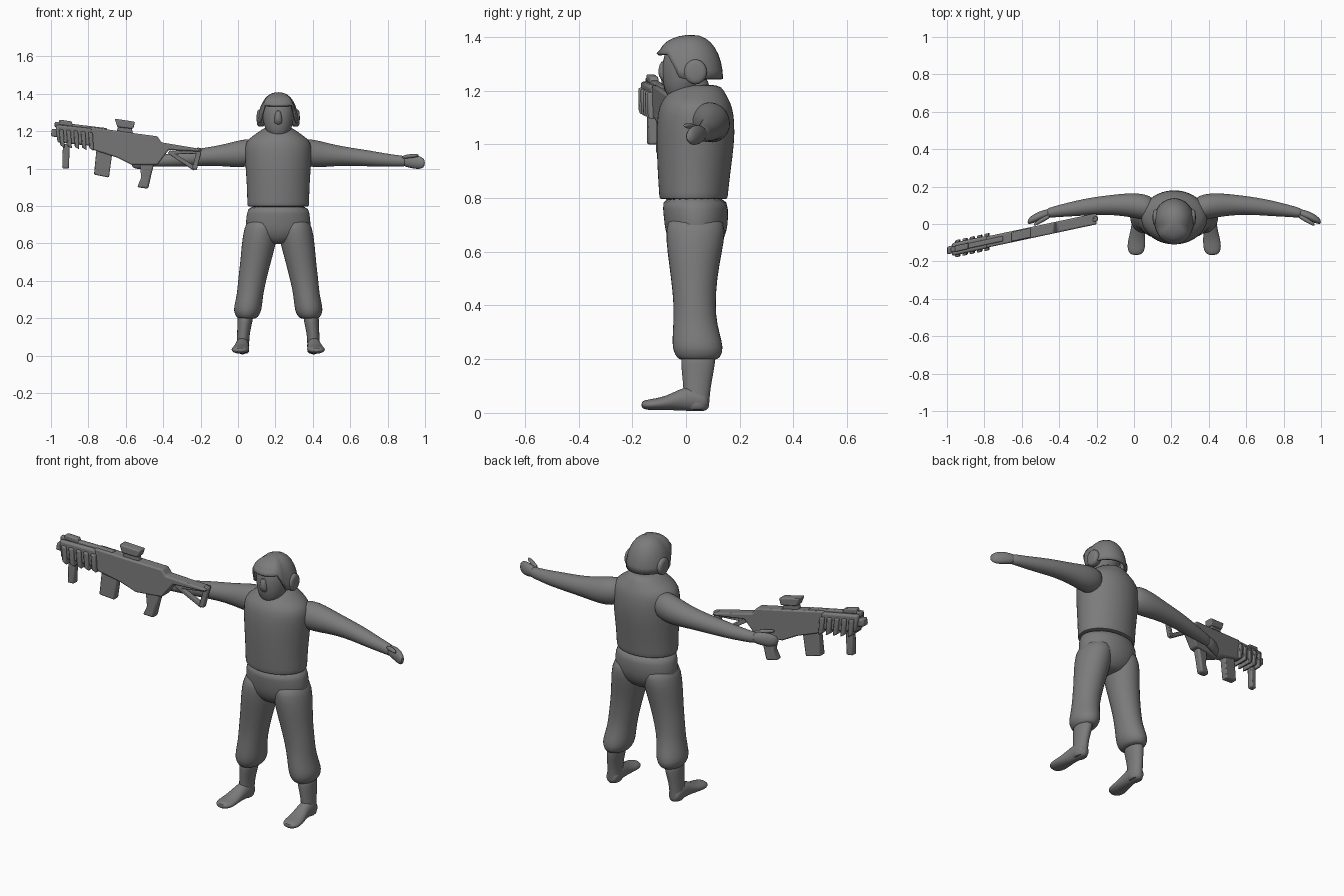
import bpy, bmesh, math
from mathutils import Vector

CX = 0.215  # centre line of the figure
grey = bpy.data.materials.new("plain_grey")
grey.diffuse_color = (0.2, 0.2, 0.2, 1)


def finish(name, bm, subsurf=0, bevel=0, angle=50):
    bmesh.ops.recalc_face_normals(bm, faces=bm.faces)
    me = bpy.data.meshes.new(name)
    bm.to_mesh(me)
    bm.free()
    ob = bpy.data.objects.new(name, me)
    bpy.context.collection.objects.link(ob)
    me.materials.append(grey)
    if subsurf:
        ob.modifiers.new("smooth", 'SUBSURF').levels = subsurf
        ob.modifiers["smooth"].render_levels = subsurf
    if bevel:
        m = ob.modifiers.new("bevel", 'BEVEL')
        m.width, m.segments = bevel, 2
    bpy.ops.object.select_all(action='DESELECT')
    ob.select_set(True)
    bpy.context.view_layer.objects.active = ob
    bpy.ops.object.shade_smooth_by_angle(angle=math.radians(angle))
    return ob


def loft(name, axis, rings, n=16):
    """Rings are (x, y, z, half size 1, half size 2), elliptical across the axis."""
    u, v = {'X': ((0, 1, 0), (0, 0, 1)), 'Y': ((1, 0, 0), (0, 0, 1)),
            'Z': ((1, 0, 0), (0, 1, 0))}[axis]
    u, v = Vector(u), Vector(v)
    bm = bmesh.new()
    loops = []
    for x, y, z, a, b in rings:
        loops.append([bm.verts.new(Vector((x, y, z)) + u * a * math.cos(t) + v * b * math.sin(t))
                      for t in (2 * math.pi * i / n for i in range(n))])
    for p, q in zip(loops, loops[1:]):
        for i in range(n):
            j = (i + 1) % n
            bm.faces.new((p[i], p[j], q[j], q[i]))
    bm.faces.new(loops[0])
    bm.faces.new(loops[-1])
    return finish(name, bm, subsurf=1)


# Torso vest with a hem at the waist and a sloping collar
loft("vest", 'Z', [(CX, y, z, a, b) for z, y, a, b in (
    (0.795, .028, .15, .115), (0.797, .028, .166, .128), (0.81, .028, .167, .129),
    (0.9, .03, .168, .137), (1.0, .035, .176, .146), (1.08, .036, .18, .147),
    (1.14, .036, .178, .138), (1.17, .037, .145, .122), (1.2, .042, .098, .1),
    (1.225, .045, .07, .08))], 24)
loft("neck", 'Z', [(CX, .04, 1.15, .065, .065), (CX, .03, 1.2, .06, .06), (CX, .02, 1.27, .06, .06)])
loft("collar", 'Z', [(CX, .06, 1.17, .1, .085), (CX, .07, 1.2, .08, .07), (CX, .075, 1.215, .06, .06)])

# Trousers
loft("trouser_hips", 'Z', [(CX, y, z, a, b) for z, y, a, b in (
    (0.81, .03, .162, .122), (0.76, .036, .168, .122), (0.7, .038, .178, .12),
    (0.65, .037, .165, .108), (0.61, .035, .10, .08), (0.595, .035, .05, .05))], 24)
for s, side in ((-1, "right"), (1, "left")):
    X = lambda d: CX + s * d
    loft(side + "_trouser_leg", 'Z', [(X(d), y, z, a, b) for z, d, y, a, b in (
        (0.74, .08, .036, .08, .1), (0.68, .092, .036, .093, .115), (0.6, .103, .032, .094, .104),
        (0.5, .121, .03, .083, .087), (0.4, .14, .032, .077, .079), (0.33, .15, .034, .071, .083),
        (0.26, .162, .042, .077, .096), (0.23, .165, .045, .073, .094), (0.205, .166, .046, .058, .082),
        (0.195, .168, .046, .045, .065))])
    loft(side + "_boot_shaft", 'Z', [(X(d), y, z, a, b) for z, d, y, a, b in (
        (0.24, .172, .046, .045, .068), (0.18, .178, .045, .041, .065), (0.12, .186, .042, .034, .055),
        (0.07, .189, .04, .034, .05), (0.03, .19, .04, .036, .047), (0.008, .19, .042, .034, .044))])
    loft(side + "_boot_foot", 'Y', [(X(d), y, z, a, b) for y, d, z, a, b in (
        (.085, .19, .04, .02, .025), (.07, .19, .045, .035, .04), (.03, .19, .055, .037, .05),
        (-.02, .193, .05, .037, .042), (-.07, .199, .037, .045, .027), (-.12, .203, .031, .05, .022),
        (-.15, .204, .03, .042, .019), (-.167, .204, .03, .022, .011))])

    # Arm, hand and thumb
    loft(side + "_arm", 'X', [(X(d), y, z, a, b) for d, y, z, a, b in (
        (.1, .08, 1.09, .06, .06), (.16, .09, 1.085, .072, .077), (.22, .1, 1.077, .067, .073),
        (.3, .103, 1.07, .058, .058), (.39, .1, 1.063, .05, .049), (.48, .09, 1.055, .046, .044),
        (.57, .077, 1.045, .038, .037), (.65, .064, 1.04, .029, .03), (.69, .055, 1.038, .026, .03))])
    loft(side + "_hand", 'X', [(X(d), y, z, a, b) for d, y, z, a, b in (
        (.66, .06, 1.04, .024, .027), (.7, .05, 1.038, .026, .034), (.735, .036, 1.035, .026, .039),
        (.765, .022, 1.03, .022, .034), (.785, .01, 1.03, .012, .018))], 12)
    loft(side + "_thumb", 'X', [(X(d), y, z, a, b) for d, y, z, a, b in (
        (.66, .045, 1.06, .012, .01), (.7, .025, 1.066, .015, .012), (.735, .005, 1.07, .013, .011),
        (.752, -.005, 1.07, .007, .006))], 8)
    # Ear cover on the helmet
    loft(side + "_ear_cover", 'X', [(X(d), .035, 1.27, a, b) for d, a, b in (
        (.06, .04, .045), (.098, .046, .05), (.108, .044, .047), (.116, .03, .033))], 12)

# Head
loft("head", 'Z', [(CX, y, z, a, b) for z, y, a, b in (
    (1.168, -.025, .03, .03), (1.18, -.02, .052, .052), (1.215, -.012, .073, .073),
    (1.26, 0, .084, .092), (1.31, .01, .09, .1), (1.36, .015, .085, .09), (1.385, .02, .05, .06))])
loft("nose", 'Z', [(CX, -.075, 1.315, .014, .02), (CX, -.083, 1.28, .02, .022),
                   (CX, -.085, 1.255, .024, .02), (CX, -.07, 1.23, .02, .015)], 10)

# Helmet shell: its rim is high in front and low at the sides and back
bm = bmesh.new()
N, M = 32, 8
top = bm.verts.new((CX, .02, 1.408))
rows = []
for k in range(1, M + 1):
    t = math.pi / 2 * k / M
    row = []
    for i in range(N):
        th = 2 * math.pi * i / N               # 0 points to the front
        f = min(1, max(0, (abs(math.pi - abs(th - math.pi)) - .75) / .5))
        f = f * f * (3 - 2 * f)
        rim = 1.34 * (1 - f) + 1.243 * f
        r = math.sin(t) ** (1 if f < .5 else .85)
        brim = .012 * (1 - f) * (k == M)
        row.append(bm.verts.new((CX + .109 * r * math.sin(th), .02 - (.118 * r + brim) * math.cos(th),
                                 rim + (1.408 - rim) * math.cos(t))))
    rows.append(row)
for i in range(N):
    j = (i + 1) % N
    bm.faces.new((top, rows[0][i], rows[0][j]))
    for p, q in zip(rows, rows[1:]):
        bm.faces.new((p[i], q[i], q[j], p[j]))
helmet = finish("helmet", bm)
solid = helmet.modifiers.new("thickness", 'SOLIDIFY')
solid.thickness = .012


# Rifle: side profiles in x and z, given thickness along a slanting centre line
def plate(name, pts, half, bevel=.006):
    bm = bmesh.new()
    sides = [[bm.verts.new((x, -.142 + (x + 1) * .213 + d, z)) for x, z in pts] for d in (-half, half)]
    bm.faces.new(sides[0])
    bm.faces.new(sides[1])
    for i in range(len(pts)):
        j = (i + 1) % len(pts)
        bm.faces.new((sides[0][i], sides[0][j], sides[1][j], sides[1][i]))
    return finish(name, bm, bevel=bevel, angle=35)


def bar(name, x0, z0, x1, z1, r):
    d = Vector((x1 - x0, z1 - z0)).normalized() * r
    nx, nz = -d.y, d.x
    plate(name, [(x0 + nx, z0 + nz), (x1 + nx, z1 + nz), (x1 - nx, z1 - nz), (x0 - nx, z0 - nz)], r, r * .4)


plate("rifle_receiver", [(-.79, 1.222), (-.6, 1.195), (-.43, 1.172), (-.41, 1.14), (-.2, 1.105), (-.2, 1.09),
                         (-.37, 1.1), (-.43, 1.02), (-.57, 1.02), (-.65, 1.06), (-.79, 1.105)], .03, .012)
plate("rifle_handguard", [(-.975, 1.235), (-.78, 1.215), (-.78, 1.12), (-.965, 1.14)], .034, .01)
plate("rifle_top_rail", [(-.98, 1.25), (-.7, 1.216), (-.7, 1.19), (-.98, 1.22)], .014)
for i in range(5):
    x, z = -.957 + i * .039, -.004 * i
    plate("handguard_rib", [(x, 1.212 + z), (x + .024, 1.208 + z), (x + .03, 1.11 + z), (x + .006, 1.125 + z)], .046)
bar("rifle_muzzle", -.998, 1.193, -.94, 1.185, .021)
plate("front_sight", [(-.955, 1.262), (-.89, 1.252), (-.88, 1.225), (-.96, 1.235)], .016)
plate("scope", [(-.66, 1.267), (-.55, 1.25), (-.56, 1.212), (-.645, 1.222)], .026)
plate("scope_mount", [(-.64, 1.23), (-.57, 1.222), (-.56, 1.18), (-.65, 1.19)], .016)
plate("magazine", [(-.755, 1.12), (-.67, 1.1), (-.69, .952), (-.77, .968)], .02)
plate("pistol_grip", [(-.525, 1.04), (-.445, 1.04), (-.465, .96), (-.48, .892), (-.54, .9), (-.518, .95)], .022, .01)
bar("foregrip", -.918, 1.13, -.922, 1.0, .018)
bar("stock_lower_strut", -.37, 1.09, -.23, .998, .011)
bar("stock_butt", -.205, 1.11, -.233, .995, .013)
bar("stock_middle_strut", -.36, 1.085, -.21, 1.09, .01)
